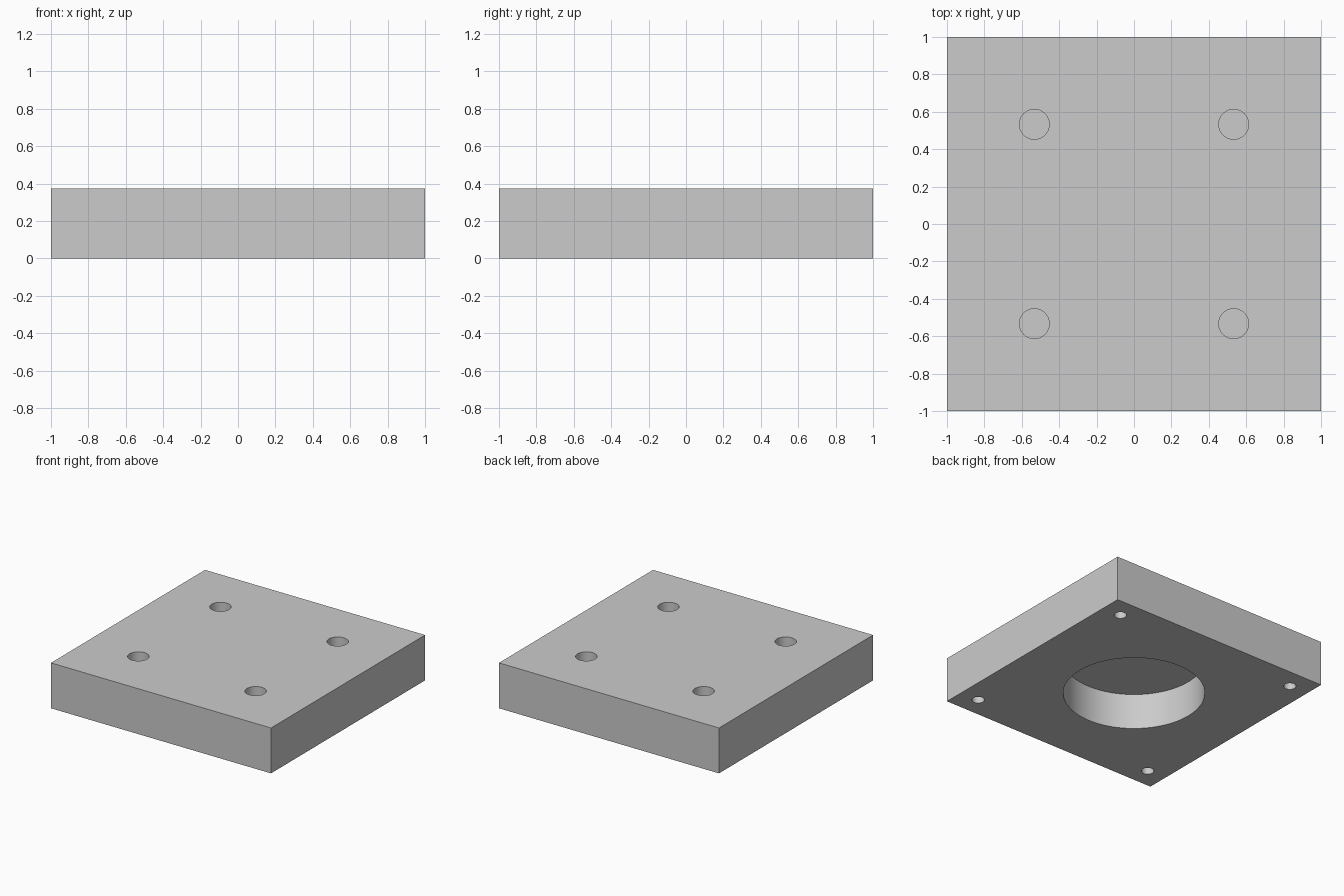
import bpy

HEIGHT = 0.373

if "Cube" in bpy.data.objects:
    bpy.data.objects.remove(bpy.data.objects["Cube"], do_unlink=True)

# Single grey finish
grey = bpy.data.materials.new("plain_grey")
grey.use_nodes = True
colour = (0.6, 0.6, 0.6, 1)
grey.diffuse_color = colour
grey.node_tree.nodes["Principled BSDF"].inputs["Base Color"].default_value = colour

# Square block
bpy.ops.mesh.primitive_cube_add(size=1, location=(0, 0, HEIGHT / 2))
block = bpy.context.object
block.name = "mounting_block"
block.dimensions = (2, 2, HEIGHT)
bpy.ops.object.transform_apply(location=False, rotation=False, scale=True)
block.data.materials.append(grey)


def bore(name, x, y, radius, bottom, top, sides):
    """Cut a round, flat-ended hole into the block between two heights."""
    bpy.ops.mesh.primitive_cylinder_add(
        vertices=sides, radius=radius, depth=top - bottom,
        location=(x, y, (top + bottom) / 2))
    cutter = bpy.context.object
    cutter.name = name
    cutter.data.materials.append(grey)
    cutter.hide_render = True
    cut = block.modifiers.new(name, 'BOOLEAN')
    cut.operation = 'DIFFERENCE'
    cut.solver = 'EXACT'
    cut.object = cutter
    bpy.context.view_layer.objects.active = block
    bpy.ops.object.modifier_apply(modifier=name)
    bpy.data.objects.remove(cutter, do_unlink=True)


# Round pocket in the underside
bore("pocket_cutter", 0, 0, 0.533, -0.1, 0.295, 96)

# Blind holes: four in the top, four near the underside corners
for sx in (-1, 1):
    for sy in (-1, 1):
        bore("top_hole_cutter", sx * 0.533, sy * 0.533, 0.08, HEIGHT - 0.2, HEIGHT + 0.1, 48)
        bore("corner_hole_cutter", sx * 0.833, sy * 0.833, 0.047, -0.1, 0.2, 32)

# Smooth bores with crisp edges
bpy.ops.object.select_all(action='DESELECT')
block.select_set(True)
bpy.context.view_layer.objects.active = block
bpy.ops.object.shade_smooth_by_angle(angle=0.6)
